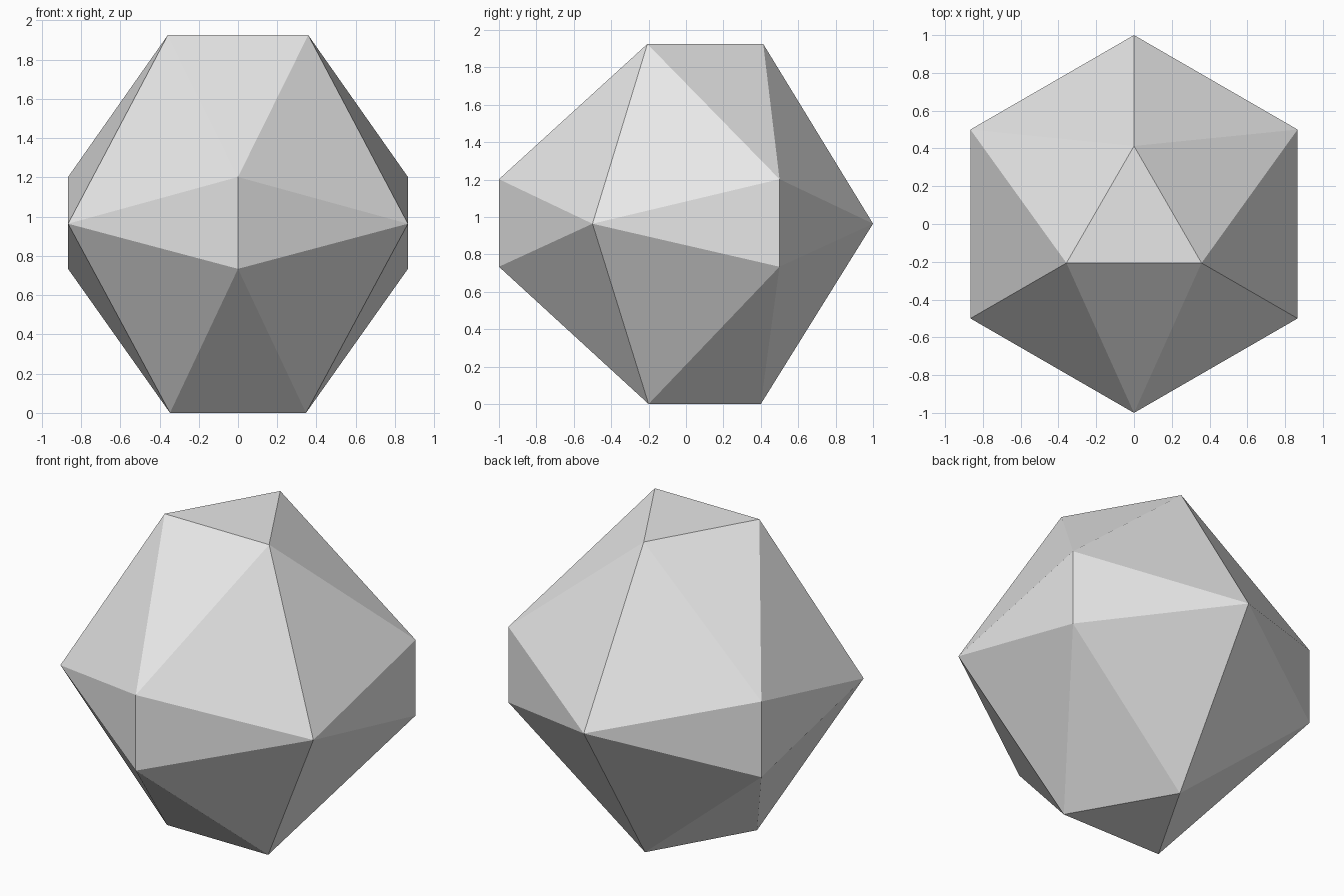
import bpy, bmesh
from math import radians, cos, sin

cube = bpy.data.objects.get("Cube")
if cube:
    bpy.data.objects.remove(cube, do_unlink=True)

# Plain grey material
grey = bpy.data.materials.new("plain_grey")
grey.use_nodes = True
colour = (0.8, 0.8, 0.8, 1)
grey.diffuse_color = colour
grey.node_tree.nodes["Principled BSDF"].inputs["Base Color"].default_value = colour

bm = bmesh.new()


def triangle_ring(radius, z, start):
    """Three points, evenly spaced around the vertical axis."""
    for k in range(3):
        a = radians(start + 120 * k)
        bm.verts.new((radius * cos(a), radius * sin(a), z))


triangle_ring(0.40, 0.0, 90)      # bottom facet
triangle_ring(1.0, 0.734, 30)     # lower ends of the upright edges
triangle_ring(1.0, 0.964, 90)     # waist points
triangle_ring(1.0, 1.202, 30)     # upper ends of the upright edges
triangle_ring(0.413, 1.925, 90)   # top facet

# The gem is the convex skin around the rings
bmesh.ops.convex_hull(bm, input=bm.verts[:])
bmesh.ops.recalc_face_normals(bm, faces=bm.faces[:])
mesh = bpy.data.meshes.new("faceted_gem")
bm.to_mesh(mesh)
bm.free()
mesh.materials.append(grey)
gem = bpy.data.objects.new("faceted_gem", mesh)
bpy.context.collection.objects.link(gem)
